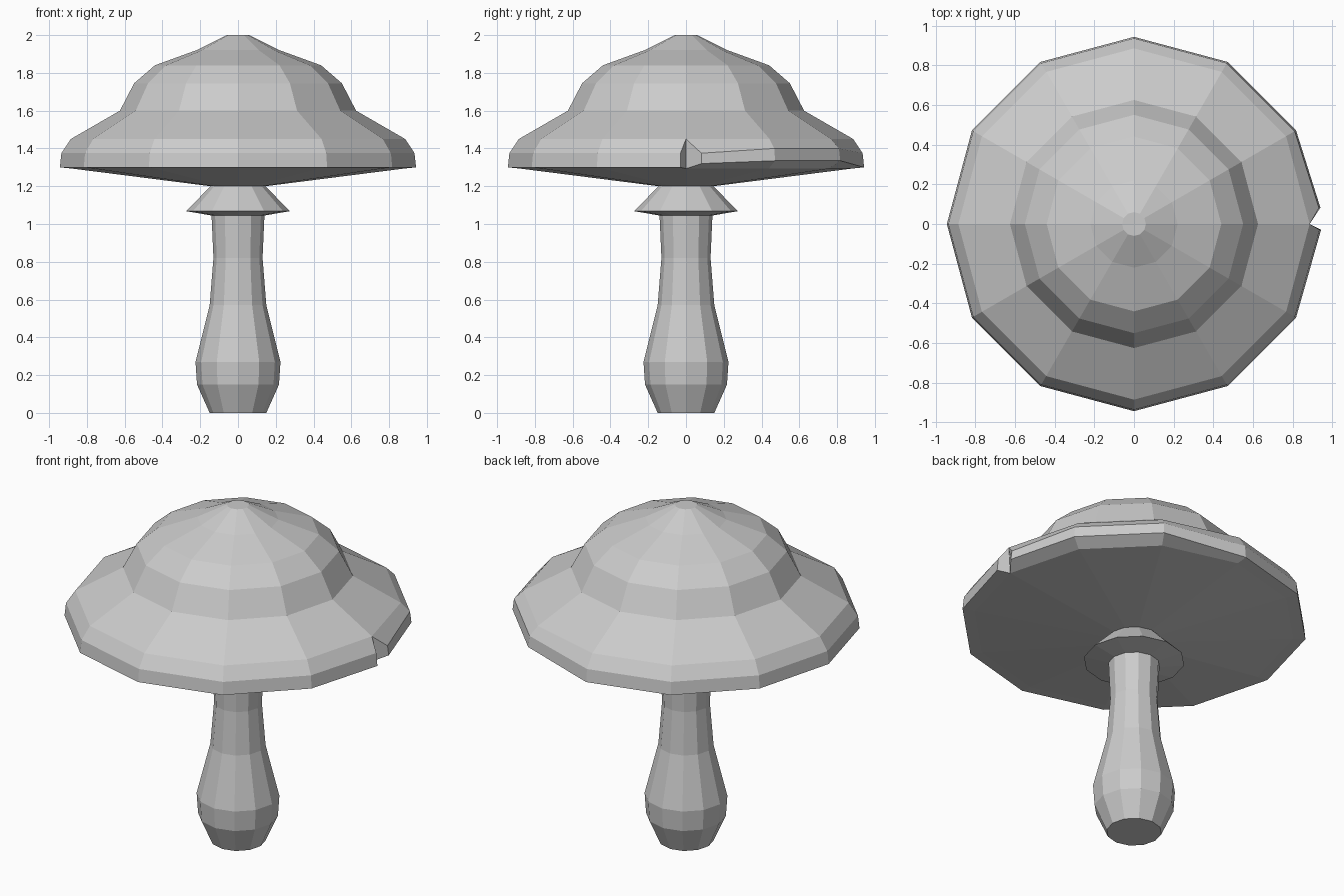
import bpy, bmesh
from math import radians, cos, sin

if "Cube" in bpy.data.objects:
    bpy.data.objects.remove(bpy.data.objects["Cube"])

SIDES = 12


def pt(r, deg, z):
    a = radians(deg)
    return (r * cos(a), r * sin(a), z)


def finish(bm, name):
    bmesh.ops.remove_doubles(bm, verts=bm.verts, dist=0.0005)
    bmesh.ops.recalc_face_normals(bm, faces=bm.faces)
    me = bpy.data.meshes.new(name)
    bm.to_mesh(me)
    bm.free()
    ob = bpy.data.objects.new(name, me)
    bpy.context.collection.objects.link(ob)
    return ob


def skin(bm, columns):
    # quads between neighbouring profile columns
    cols = [[bm.verts.new(p) for p in c] for c in columns]
    for a, b in zip(cols, cols[1:]):
        for i in range(len(a) - 1):
            bm.faces.new((a[i], b[i], b[i + 1], a[i + 1]))
    return cols


# stem with skirt ring
stem = [(0.15, 0), (0.217, 0.15), (0.225, 0.27), (0.15, 0.57), (0.13, 0.82),
        (0.14, 1.045), (0.275, 1.068), (0.145, 1.2)]
bm = bmesh.new()
cols = skin(bm, [[pt(r, 30 * k, z) for r, z in stem] for k in range(SIDES + 1)])
bm.faces.new([c[0] for c in cols[:SIDES]])
finish(bm, "stem")

# cap: domed top, rim, shallow underside
dome = [(0.06, 2.0), (0.22, 1.92), (0.44, 1.84), (0.55, 1.745), (0.625, 1.6),
        (0.885, 1.45)]
under = [(0.875, 1.293), (0.145, 1.2)]
lifted = {0: (1.375, 1.32), 1: (1.40, 1.335), 2: (1.40, 1.335)}  # raised lip
columns = []
for k in range(SIDES + 1):
    deg = 30 * k
    rim_deg = {0: 5, SIDES: 358.2}.get(k, deg)   # rim splits at the notch
    z_hi, z_lo = lifted.get(k, (1.375, 1.30))
    columns.append([pt(r, deg, z) for r, z in dome]
                   + [pt(0.935, rim_deg, z_hi), pt(0.943, rim_deg, z_lo)]
                   + [pt(r, deg, z) for r, z in under])
bm = bmesh.new()
cols = skin(bm, columns)
bm.faces.new([c[0] for c in cols[:SIDES]])
# notch walls
for c in (cols[0], cols[-1]):
    bm.faces.new(c[5:9])
finish(bm, "cap")
